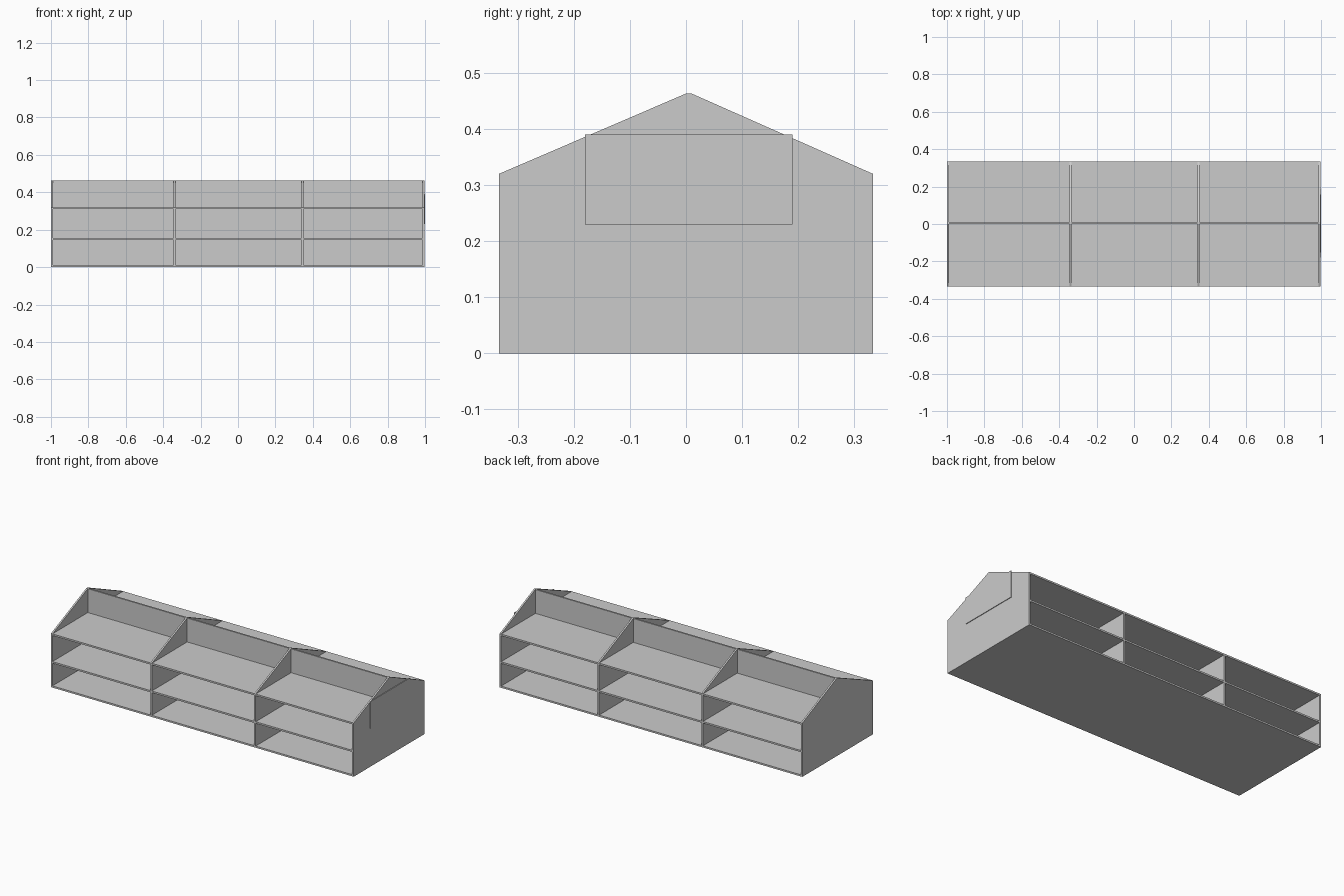
import bpy

if "Cube" in bpy.data.objects:
    bpy.data.objects.remove(bpy.data.objects["Cube"])

T = 0.01        # board thickness
HALF = 0.333    # half depth
EAVE, PEAK = 0.32, 0.463
X0, X1 = -1.0, 0.996


def make(name, verts, faces):
    mesh = bpy.data.meshes.new(name)
    mesh.from_pydata(verts, [], faces)
    mesh.update()
    obj = bpy.data.objects.new(name, mesh)
    bpy.context.collection.objects.link(obj)
    return obj


def prism(name, profile, x0, x1):
    """Extrude a (y, z) profile along x."""
    n = len(profile)
    verts = [(x, y, z) for x in (x0, x1) for y, z in profile]
    faces = [tuple(reversed(range(n))), tuple(range(n, 2 * n))]
    faces += [(i, (i + 1) % n, n + (i + 1) % n, n + i) for i in range(n)]
    return make(name, verts, faces)


def board(name, x0, x1, y0, y1, z0, z1):
    return prism(name, [(y0, z0), (y1, z0), (y1, z1), (y0, z1)], x0, x1)


# gabled end panels and dividers
gable = [(-HALF, 0), (HALF, 0), (HALF, EAVE), (T, PEAK), (0, PEAK), (-HALF, EAVE)]
walls = {"left_end_panel": X0, "left_divider": -0.345,
         "right_divider": 0.34, "right_end_panel": X1 - T}
for name, x in walls.items():
    prism(name, gable, x, x + T)

# shelves and the central back panel, one set per bay
xs = list(walls.values())
for bay, (a, b) in enumerate(zip(xs, xs[1:]), 1):
    for level, top in (("bottom", T), ("middle", 0.155), ("top", EAVE)):
        board(f"{level}_shelf_{bay}", a + T, b, -HALF, HALF, top - T, top)
    board(f"back_panel_{bay}", a + T, b, 0, T, T, PEAK - 0.001)

# thin plate on the right end
board("end_plate", X1, 1.0, -0.18, 0.19, 0.23, 0.39)
